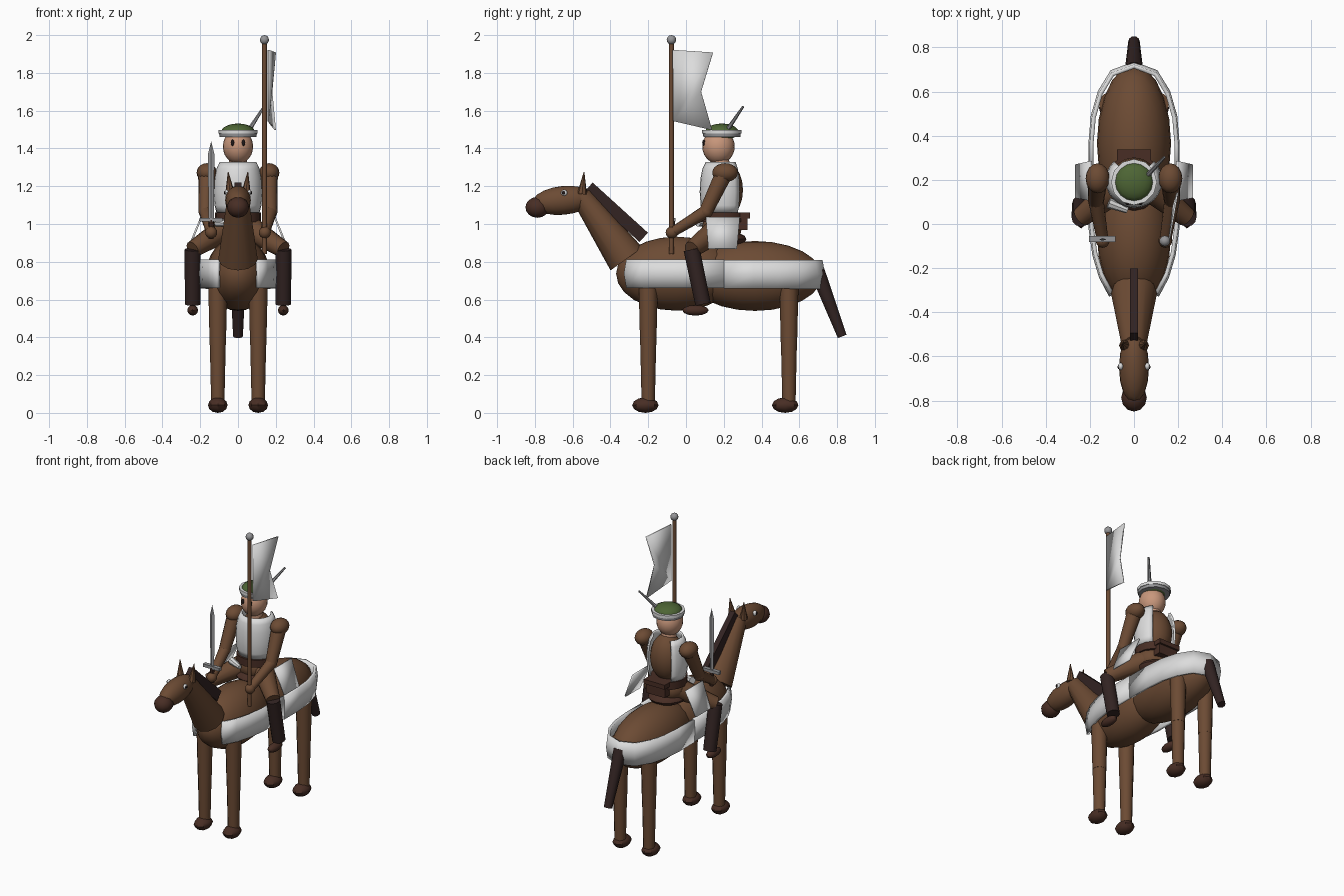
import bpy, bmesh, math
from mathutils import Vector, Matrix

if "Cube" in bpy.data.objects:
    bpy.data.objects.remove(bpy.data.objects["Cube"])


def mat(name, r, g, b):
    m = bpy.data.materials.new(name)
    m.diffuse_color = (r, g, b, 1)
    m.use_nodes = True
    m.node_tree.nodes["Principled BSDF"].inputs["Base Color"].default_value = m.diffuse_color
    return m


BROWN = mat("chestnut brown", 0.15, 0.07, 0.034)
HOOF = mat("dark hoof brown", 0.065, 0.027, 0.018)
DARK = mat("mane dark", 0.032, 0.017, 0.016)
WHITE = mat("white cloth", 0.72, 0.72, 0.72)
SILVER = mat("silver grey", 0.30, 0.30, 0.31)
SKIN = mat("skin", 0.58, 0.31, 0.20)
GREEN = mat("green cap", 0.075, 0.13, 0.035)
BLACK = mat("eye black", 0.015, 0.010, 0.010)


def finish(bm, name, material):
    bmesh.ops.recalc_face_normals(bm, faces=bm.faces)
    me = bpy.data.meshes.new(name)
    bm.to_mesh(me)
    bm.free()
    me.materials.append(material)
    ob = bpy.data.objects.new(name, me)
    bpy.context.collection.objects.link(ob)
    return ob


def ball(name, c, r, material, seg=16, rings=10, tilt=0.0):
    """Ellipsoid at c with radii r, tilted about x."""
    bm = bmesh.new()
    m = Matrix.Translation(c) @ Matrix.Rotation(tilt, 4, 'X') @ Matrix.Diagonal((*r, 1))
    bmesh.ops.create_uvsphere(bm, u_segments=seg, v_segments=rings, radius=1, matrix=m)
    return finish(bm, name, material)


def rod(name, a, b, ra, rb, material, seg=12):
    """Tapered round bar from a to b."""
    a, b = Vector(a), Vector(b)
    d = b - a
    bm = bmesh.new()
    m = Matrix.Translation((a + b) / 2) @ d.to_track_quat('Z', 'X').to_matrix().to_4x4()
    bmesh.ops.create_cone(bm, cap_ends=True, segments=seg, radius1=ra, radius2=rb,
                          depth=d.length, matrix=m)
    return finish(bm, name, material)


def box(name, c, size, material, tilt=0.0):
    bm = bmesh.new()
    m = Matrix.Translation(c) @ Matrix.Rotation(tilt, 4, 'X') @ Matrix.Diagonal((*size, 1))
    bmesh.ops.create_cube(bm, size=1, matrix=m)
    return finish(bm, name, material)


def sheet(name, rows, material, thick=0.014):
    """Thickened surface through rows of points."""
    bm = bmesh.new()
    grid = [[bm.verts.new(p) for p in row] for row in rows]
    for r0, r1 in zip(grid, grid[1:]):
        for i in range(len(r0) - 1):
            bm.faces.new((r0[i], r0[i + 1], r1[i + 1], r1[i]))
    ob = finish(bm, name, material)
    mod = ob.modifiers.new("thickness", 'SOLIDIFY')
    mod.thickness, mod.offset = thick, 0
    return ob


# horse trunk, neck, head and tail
ball("horse_chest", (0, -0.05, 0.737), (0.168, 0.32, 0.196), BROWN, 20, 12)
ball("horse_rump", (0, 0.365, 0.725), (0.168, 0.355, 0.185), BROWN, 20, 12)
rod("horse_neck", (0, -0.315, 0.815), (0, -0.555, 1.15), 0.104, 0.055, BROWN, 12)
ball("horse_head", (0, -0.65, 1.125), (0.068, 0.165, 0.076), BROWN, tilt=0.1)
ball("horse_muzzle", (0, -0.787, 1.088), (0.058, 0.063, 0.055), HOOF, 12, 8)
box("horse_mane", (0, -0.37, 1.062), (0.036, 0.395, 0.066), DARK, math.atan2(-0.266, 0.293))
rod("horse_tail", (0, 0.695, 0.75), (0, 0.827, 0.405), 0.042, 0.026, DARK, 10)

for s, side in ((-1, "left"), (1, "right")):
    # horse ears, eyes and legs
    rod(f"{side}_ear", (s * 0.042, -0.55, 1.16), (s * 0.052, -0.54, 1.275), 0.026, 0.002, BROWN, 8)
    ball(f"{side}_horse_eye", (s * 0.06, -0.645, 1.165), (0.012, 0.017, 0.017), WHITE, 10, 6)
    ball(f"{side}_horse_pupil", (s * 0.068, -0.648, 1.165), (0.007, 0.010, 0.010), BLACK, 8, 6)
    for end, y, yh in (("front", -0.2, -0.215), ("rear", 0.545, 0.525)):
        x = s * 0.107
        rod(f"{side}_{end}_upper_leg", (x, y, 0.36), (x, y, 0.74), 0.043, 0.052, BROWN)
        rod(f"{side}_{end}_lower_leg", (x, y, 0.05), (x, y, 0.36), 0.035, 0.042, BROWN)
        ball(f"{side}_{end}_hoof", (x, yh, 0.041), (0.052, 0.07, 0.041), HOOF, 8, 6)

# cloth trapper bands around the horse
SECTION = ((0.658, 0.975), (0.735, 1.0), (0.808, 0.975))
half = [(0.198, 0.2), (0.198, 0.36), (0.187, 0.49), (0.155, 0.6), (0.1, 0.69), (0, 0.727)]
rear = half + [(-x, y) for x, y in reversed(half[:-1])]
sheet("rear_trapper", [[(x * k, 0.2 + (y - 0.2) * k, z) for x, y in rear] for z, k in SECTION], WHITE, 0.018)
front = [(0.105, -0.325), (0.15, -0.24), (0.18, -0.14), (0.197, -0.02), (0.198, 0.2)]
for s, side in ((-1, "left"), (1, "right")):
    sheet(f"{side}_front_trapper",
          [[(s * x * k, 0.2 + (y - 0.2) * k, z + 0.004) for x, y in front] for z, k in SECTION], WHITE, 0.018)

# saddle, hips, belt and pouch
ball("saddle", (0, 0.19, 0.92), (0.12, 0.13, 0.045), HOOF, 16, 8)
ball("rider_hips", (0, 0.19, 0.98), (0.12, 0.105, 0.09), BROWN)
rod("belt", (0, 0.195, 1.01), (0, 0.195, 1.06), 0.122, 0.122, HOOF, 16)
box("belt_pouch", (0, 0.3, 1.005), (0.14, 0.05, 0.075), HOOF)
box("pouch_flap", (0, 0.305, 1.045), (0.155, 0.065, 0.03), HOOF)
rod("belt_horn", (-0.115, 0.095, 1.01), (-0.03, 0.062, 1.0), 0.024, 0.014, WHITE, 8)

# torso and tunic shell open at the back
ball("rider_torso", (0, 0.197, 1.18), (0.108, 0.105, 0.155), BROWN)
BARREL = ((1.06, 0.106), (1.1, 0.116), (1.17, 0.121), (1.24, 0.117), (1.29, 0.107), (1.325, 0.09))
arc = [math.radians(-90 - 135 + 270 * i / 18) for i in range(19)]
sheet("tunic", [[(r * 1.02 * math.cos(a), 0.197 + r * 0.98 * math.sin(a), z) for a in arc]
                for z, r in BARREL], WHITE, 0.012)
rod("rider_neck", (0, 0.185, 1.29), (0, 0.18, 1.36), 0.05, 0.045, SKIN)

# arms, legs and hip plates
for s, side in ((-1, "left"), (1, "right")):
    elbow, hand = (s * 0.172, 0.105, 1.065), (s * 0.142, -0.075, 0.955)
    ball(f"{side}_shoulder", (s * 0.165, 0.207, 1.272), (0.054, 0.068, 0.05), BROWN)
    rod(f"{side}_upper_arm", (s * 0.165, 0.2, 1.265), elbow, 0.046, 0.036, BROWN)
    ball(f"{side}_elbow", elbow, (0.037,) * 3, BROWN, 12, 8)
    rod(f"{side}_forearm", elbow, hand, 0.035, 0.026, BROWN)
    ball(f"{side}_hand", hand, (0.032, 0.033, 0.032), BROWN, 12, 8)
    knee, ankle = (s * 0.24, 0.03, 0.865), (s * 0.24, 0.09, 0.575)
    rod(f"{side}_thigh", (s * 0.07, 0.17, 0.97), knee, 0.068, 0.045, BROWN)
    rod(f"{side}_boot", knee, ankle, 0.043, 0.041, DARK)
    ball(f"{side}_foot", (s * 0.24, 0.05, 0.543), (0.03, 0.07, 0.028), HOOF, 10, 6)
    sheet(f"{side}_hip_plate", [[(s * 0.195, 0.105, 1.035), (s * 0.195, 0.285, 1.035)],
                                [(s * 0.262, 0.118, 0.87), (s * 0.262, 0.27, 0.87)]], WHITE, 0.01)
    ball(f"{side}_rider_eye", (s * 0.029, 0.094, 1.43), (0.010, 0.008, 0.017), BLACK, 10, 6)

# head and cap
ball("rider_head", (0, 0.172, 1.41), (0.08, 0.086, 0.092), SKIN, 20, 12)
rod("cap_lower_band", (0, 0.19, 1.46), (0, 0.19, 1.48), 0.098, 0.1, SILVER)
rod("cap_upper_band", (0, 0.19, 1.478), (0, 0.19, 1.497), 0.104, 0.104, WHITE)
ball("cap_crown", (0, 0.19, 1.488), (0.088, 0.088, 0.044), GREEN)
rod("cap_feather", (0.06, 0.22, 1.5), (0.138, 0.303, 1.622), 0.012, 0.006, SILVER, 6)

# standard: pole, finial and swallow-tailed flag
rod("flag_pole", (0.14, -0.077, 0.84), (0.14, -0.077, 1.96), 0.013, 0.013, BROWN, 10)
ball("pole_finial", (0.14, -0.077, 1.975), (0.025,) * 3, SILVER, 10, 8)
bm = bmesh.new()
top, tip, notch, low, base = [bm.verts.new(p) for p in (
    (0.16, -0.07, 1.922), (0.197, 0.143, 1.908), (0.178, 0.08, 1.7),
    (0.197, 0.138, 1.497), (0.16, -0.068, 1.545))]
for f in ((top, tip, base), (tip, notch, base), (notch, low, base)):
    bm.faces.new(f)
mod = finish(bm, "flag", WHITE).modifiers.new("thickness", 'SOLIDIFY')
mod.thickness, mod.offset = 0.008, 0

# sword: grip, cross guard and flat pointed blade
rod("sword_grip", (-0.142, -0.07, 0.92), (-0.142, -0.07, 1.02), 0.013, 0.013, HOOF, 8)
box("sword_guard", (-0.144, -0.068, 1.022), (0.122, 0.026, 0.02), SILVER)
bm = bmesh.new()
rings = [[bm.verts.new((-0.142 + w * dx, -0.07 + 0.006 * dy, z))
          for dx, dy in ((1, 0), (0, 1), (-1, 0), (0, -1))] for z, w in ((1.025, 0.014), (1.37, 0.017))]
point = bm.verts.new((-0.142, -0.07, 1.438))
for i in range(4):
    j = (i + 1) % 4
    bm.faces.new((rings[0][i], rings[0][j], rings[1][j], rings[1][i]))
    bm.faces.new((rings[1][i], rings[1][j], point))
bm.faces.new(rings[0])
finish(bm, "sword_blade", SILVER)

# smooth shading with crisp edges
for ob in bpy.context.scene.objects:
    ob.select_set(True)
    bpy.context.view_layer.objects.active = ob
bpy.ops.object.shade_smooth_by_angle(angle=math.radians(38))
